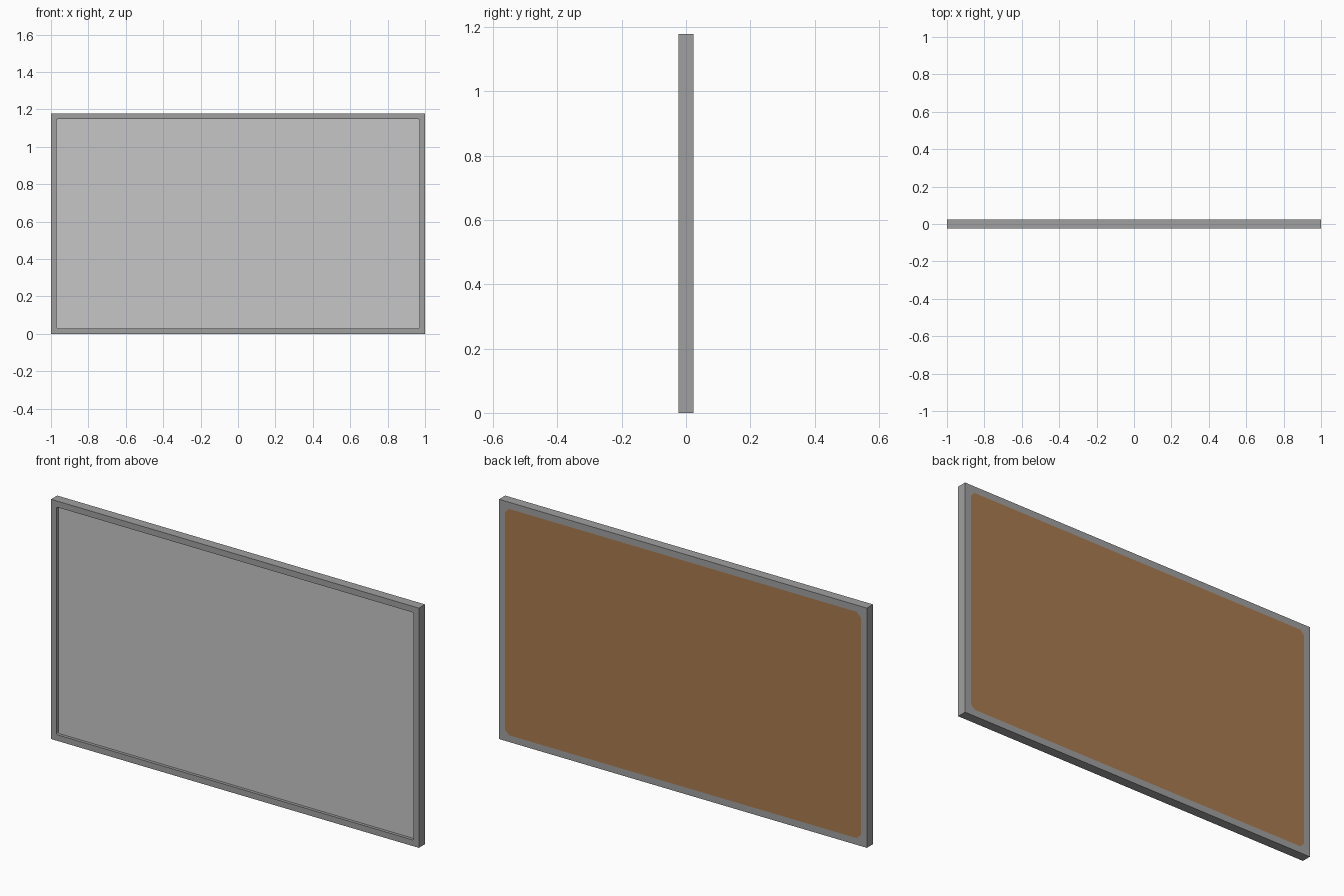
import bpy, bmesh, math

if "Cube" in bpy.data.objects:
    bpy.data.objects.remove(bpy.data.objects["Cube"])

W, H, D = 2.0, 1.178, 0.048      # board size
Y0, Y1 = -D / 2, D / 2
RIM, RECESS = 0.03, 0.015        # frame width, depth of the writing surface


def material(name, rgb):
    m = bpy.data.materials.new(name)
    m.diffuse_color = (*rgb, 1)
    m.use_nodes = True
    m.node_tree.nodes["Principled BSDF"].inputs["Base Color"].default_value = m.diffuse_color
    return m


def srgb(*c):
    return [((v / 255 + 0.055) / 1.055) ** 2.4 for v in c]


frame_grey = material("frame grey", srgb(160, 160, 160))
surface_grey = material("surface light grey", srgb(198, 198, 198))
back_brown = material("back brown", srgb(170, 124, 80))


def rounded(bm, inset, r, y, n=4):
    """Rounded rectangle loop in the xz plane, n segments per corner."""
    x, z0, z1 = W / 2 - inset, inset, H - inset
    corners = [(x - r, z1 - r), (r - x, z1 - r), (r - x, z0 + r), (x - r, z0 + r)]
    return [bm.verts.new((cx + r * math.cos(a), y, cz + r * math.sin(a)))
            for q, (cx, cz) in enumerate(corners)
            for a in [math.pi / 2 * (q + i / n) for i in range(n + 1)]]


def rect(bm, y):
    return [bm.verts.new((x, y, z)) for x, z in
            [(W / 2, H), (-W / 2, H), (-W / 2, 0), (W / 2, 0)]]


def ring(bm, outer, inner):
    """Flat face ring between a 4-corner loop and a rounded loop."""
    k = len(inner) // 4
    for q in range(4):
        nxt = (q + 1) % 4
        bm.faces.new([outer[q], *reversed(inner[q * k:(q + 1) * k])])
        bm.faces.new([outer[q], inner[(q + 1) * k - 1], inner[nxt * k], outer[nxt]])


def bridge(bm, a, b):
    for i in range(len(a)):
        j = (i + 1) % len(a)
        bm.faces.new([a[i], a[j], b[j], b[i]])


def finish(bm, name, mats):
    bmesh.ops.recalc_face_normals(bm, faces=bm.faces)
    me = bpy.data.meshes.new(name)
    bm.to_mesh(me)
    bm.free()
    for m in mats:
        me.materials.append(m)
    bpy.context.collection.objects.link(bpy.data.objects.new(name, me))


# One closed board: frame, recessed writing surface, flush brown back
bm = bmesh.new()
front, back = rect(bm, Y0), rect(bm, Y1)
lip = rounded(bm, RIM, 0.006, Y0)
floor = rounded(bm, RIM, 0.006, Y0 + RECESS)
backing = rounded(bm, 0.033, 0.022, Y1, 1)
bridge(bm, front, back)
ring(bm, front, lip)
bridge(bm, lip, floor)
ring(bm, back, backing)
bm.faces.new(floor).material_index = 1
bm.faces.new(backing).material_index = 2
finish(bm, "framed_board", [frame_grey, surface_grey, back_brown])
